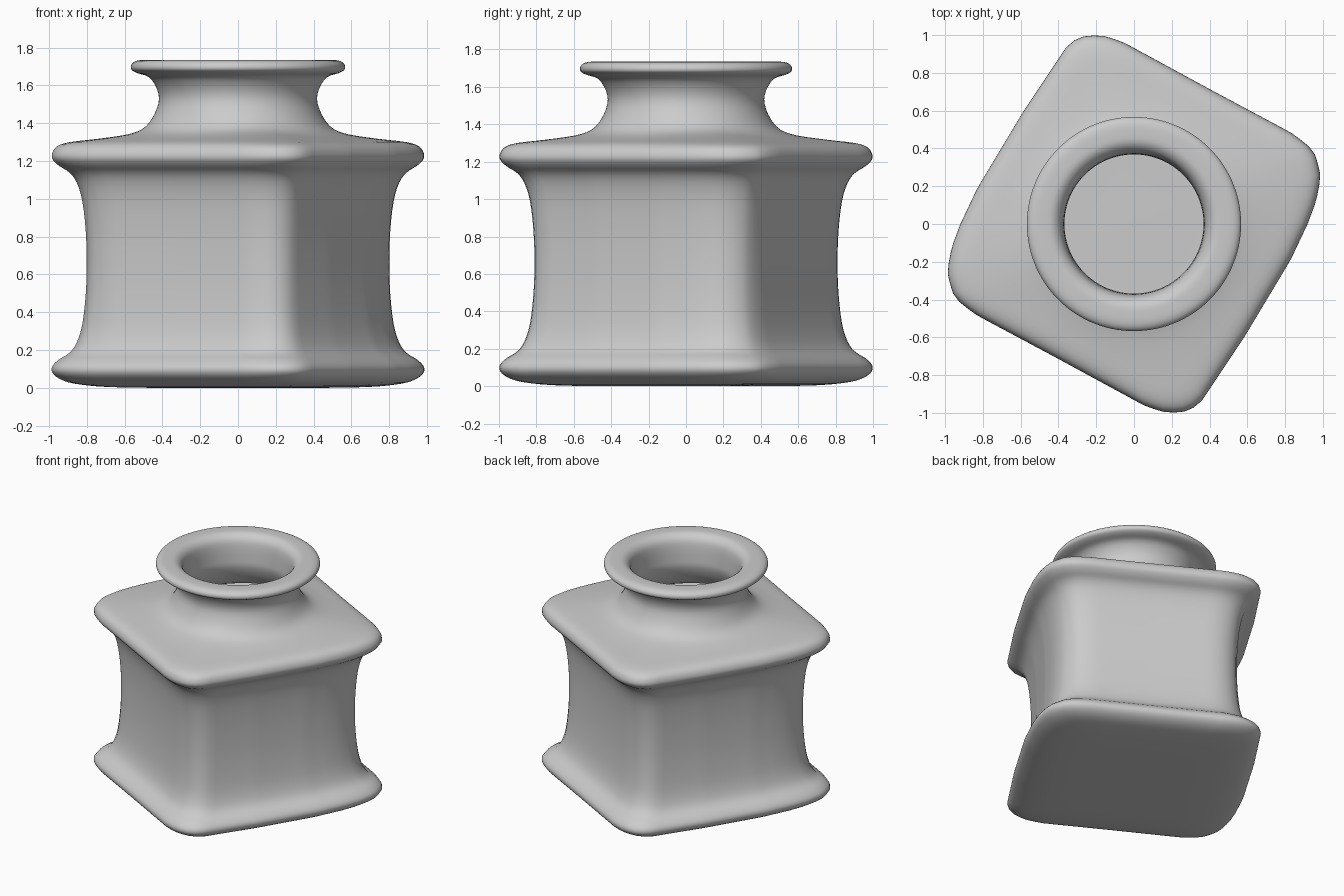
import bpy, bmesh, math
from mathutils import Vector

if "Cube" in bpy.data.objects:
    bpy.data.objects.remove(bpy.data.objects["Cube"])

# Half of the twisted rounded-rectangle outline; the other half is its point reflection
half = [(-0.23, 1.0), (-0.15, 0.995), (-0.06, 0.965), (0.4, 0.715), (0.83, 0.485),
        (0.92, 0.42), (0.965, 0.36), (0.99, 0.25), (0.965, 0.12), (0.92, 0.0),
        (0.83, -0.19), (0.59, -0.59), (0.44, -0.815), (0.35, -0.95), (0.29, -0.99)]
outline = [Vector(p) for p in half] + [-Vector(p) for p in half]
N = 120


def radius_at(a):
    """Distance from the centre to the outline in direction a."""
    d = Vector((math.cos(a), math.sin(a)))
    for p, q in zip(outline, outline[1:] + outline[:1]):
        e = q - p
        den = d.x * e.y - d.y * e.x
        if abs(den) < 1e-9:
            continue
        r = (p.x * e.y - p.y * e.x) / den
        s = (p.x * d.y - p.y * d.x) / den
        if r > 0 and -1e-6 <= s <= 1 + 1e-6:
            return r
    return 1.0


angles = [2 * math.pi * i / N for i in range(N)]
square = [radius_at(a) / 0.995 for a in angles]


def smooth_rows(rows, steps=3):
    """Catmull-Rom refinement of (extent, z, roundness) rows."""
    v = [Vector(r) for r in rows]
    out = []
    for i in range(len(v) - 1):
        a, b, c, d = v[max(i - 1, 0)], v[i], v[i + 1], v[min(i + 2, len(v) - 1)]
        for k in range(steps):
            t = k / steps
            out.append(0.5 * (2 * b + (c - a) * t + (2 * a - 5 * b + 4 * c - d) * t * t
                              + (3 * b - a - 3 * c + d) * t ** 3))
    return out + [v[-1]]


# Waisted body between two flanges, mirrored about mid height
foot = [(0.05, 0.0), (0.4, 0.0), (0.7, 0.005), (0.87, 0.022), (0.95, 0.047), (0.99, 0.08),
        (0.99, 0.115), (0.955, 0.15), (0.9, 0.185), (0.86, 0.24), (0.83, 0.34), (0.812, 0.5)]
body = [(x, z, 0) for x, z in foot] + [(0.807, 0.66, 0)]
body += [(x, 1.325 - z, 0) for x, z in reversed(foot[5:])]

# Shoulder, round neck, rolled lip
neck = [(0.965, 1.278, 0), (0.9, 1.30, 0.05), (0.75, 1.318, 0.25), (0.6, 1.34, 0.6),
        (0.51, 1.37, 0.88), (0.455, 1.425, 1), (0.42, 1.51, 1), (0.428, 1.58, 1),
        (0.47, 1.643, 1), (0.53, 1.664, 1), (0.56, 1.68, 1), (0.567, 1.698, 1),
        (0.558, 1.718, 1), (0.53, 1.732, 1), (0.48, 1.735, 1), (0.43, 1.73, 1)]

# Hollow inside, following the outer wall
inner = [(0.393, 1.7, 1), (0.377, 1.65, 1), (0.37, 1.56, 1), (0.372, 1.49, 1),
         (0.41, 1.4, 1), (0.48, 1.325, 0.9), (0.6, 1.29, 0.6), (0.75, 1.27, 0.25),
         (0.9, 1.245, 0), (0.93, 1.22, 0), (0.87, 1.17, 0), (0.81, 1.08, 0),
         (0.757, 0.66, 0), (0.81, 0.25, 0), (0.87, 0.155, 0), (0.93, 0.105, 0),
         (0.85, 0.07, 0), (0.6, 0.05, 0), (0.05, 0.05, 0)]

# Loft the jar as one continuous skin
bm = bmesh.new()
rings = []
for ext, z, t in smooth_rows(body + neck + inner):
    rings.append([bm.verts.new((ext * (s * (1 - t) + t) * math.cos(a),
                                ext * (s * (1 - t) + t) * math.sin(a), z))
                  for a, s in zip(angles, square)])
for lo, hi in zip(rings, rings[1:]):
    for i in range(N):
        j = (i + 1) % N
        bm.faces.new((lo[i], lo[j], hi[j], hi[i]))
bm.faces.new(rings[0][::-1])
bm.faces.new(rings[-1])
bmesh.ops.recalc_face_normals(bm, faces=bm.faces)
for f in bm.faces:
    f.smooth = True
mesh = bpy.data.meshes.new("jar")
bm.to_mesh(mesh)
bm.free()
jar = bpy.data.objects.new("jar", mesh)
bpy.context.collection.objects.link(jar)
